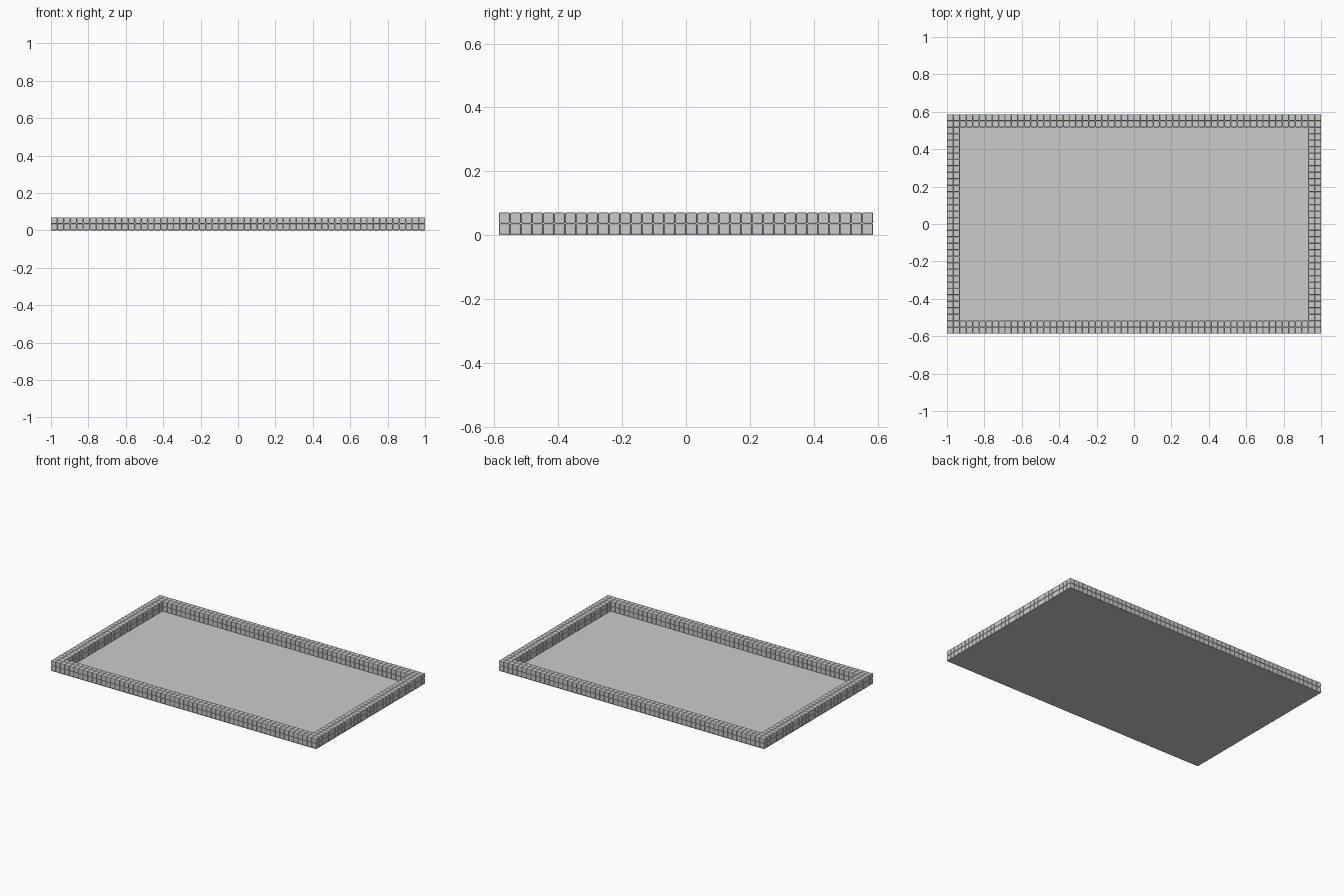
import bpy, bmesh

if "Cube" in bpy.data.objects:
    bpy.data.objects.remove(bpy.data.objects["Cube"])

NX, NY = 58, 34            # blocks along the outer border
S = 2.0 / NX               # block size
HX, HY = NX * S / 2, NY * S / 2
FLOOR = 0.001


def block_mesh(name):
    # one small cube with softened edges, its min corner at the origin
    bm = bmesh.new()
    bmesh.ops.create_cube(bm, size=S)
    bmesh.ops.bevel(bm, geom=bm.edges[:], offset=S * 0.12, segments=2,
                    profile=0.5, affect='EDGES')
    bmesh.ops.translate(bm, verts=bm.verts, vec=(S / 2, S / 2, S / 2))
    me = bpy.data.meshes.new(name)
    bm.to_mesh(me)
    bm.free()
    return me


def wall(name, x, y, counts):
    # wall of stacked blocks repeated along the three axes
    ob = bpy.data.objects.new(name, block_mesh(name))
    bpy.context.collection.objects.link(ob)
    ob.location = (x, y, FLOOR)
    for axis, n in enumerate(counts):
        m = ob.modifiers.new("repeat_" + "xyz"[axis], 'ARRAY')
        m.count = n
        m.use_relative_offset = False
        m.use_constant_offset = True
        step = [0.0, 0.0, 0.0]
        step[axis] = S
        m.constant_offset_displace = step
    return ob


# long walls at front and back, short walls fitted between them
wall("front_wall", -HX, -HY, (NX, 2, 2))
wall("back_wall", -HX, HY - 2 * S, (NX, 2, 2))
wall("left_wall", -HX, -HY + 2 * S, (2, NY - 4, 2))
wall("right_wall", HX - 2 * S, -HY + 2 * S, (2, NY - 4, 2))

# thin floor slab under everything
bpy.ops.mesh.primitive_cube_add(size=1, location=(0, 0, FLOOR / 2))
floor = bpy.context.object
floor.name = "floor"
floor.scale = (2 * HX, 2 * HY, FLOOR)
